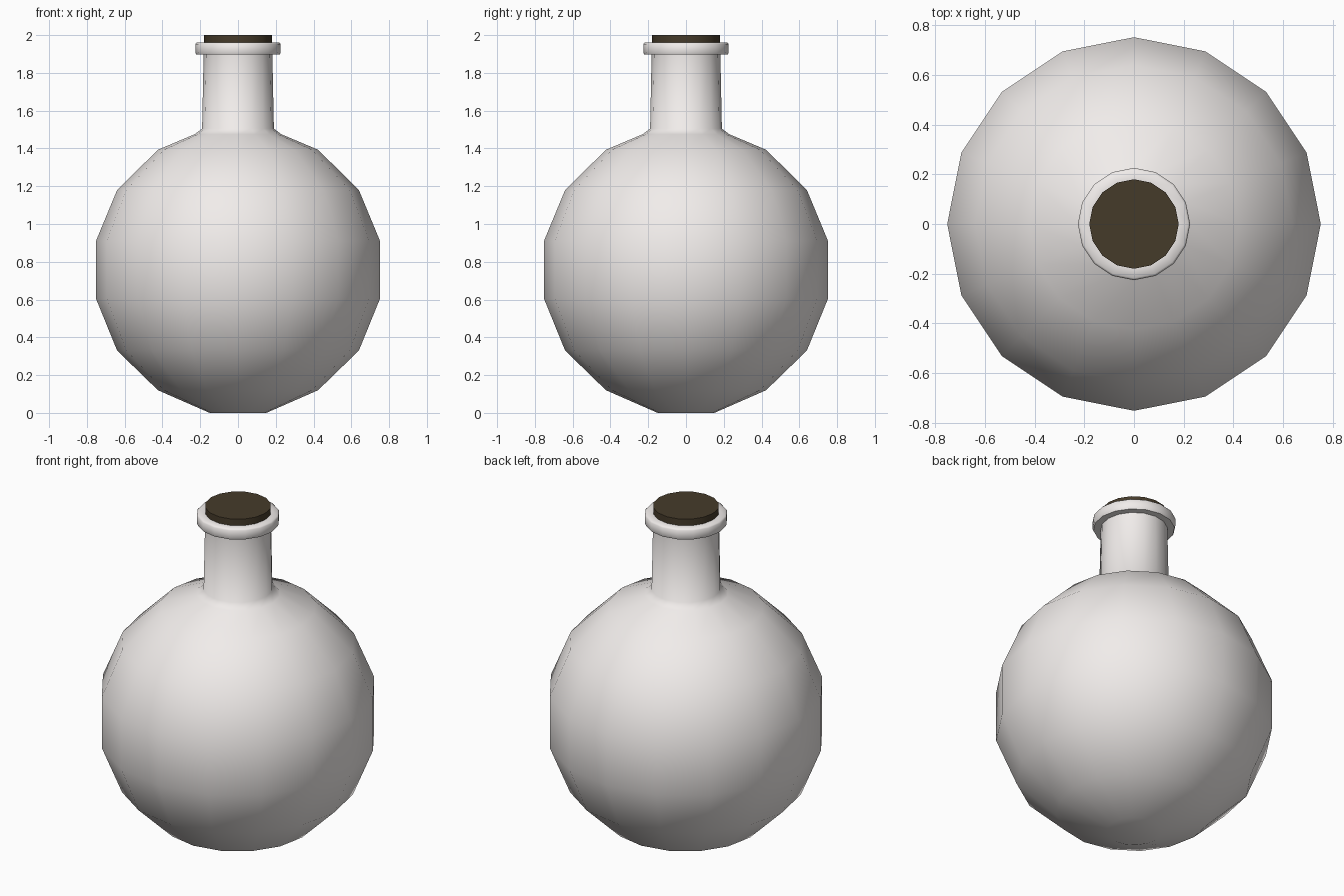
import bpy, bmesh, math
from math import cos, sin, radians

if "Cube" in bpy.data.objects:
    bpy.data.objects.remove(bpy.data.objects["Cube"])

SIDES = 16


def lathe(name, profile, angle, color):
    """Revolve an (r, z) profile around z and cap both ends."""
    bm = bmesh.new()
    rings = []
    for r, z in profile:
        rings.append([bm.verts.new((r * cos(2 * math.pi * i / SIDES),
                                    r * sin(2 * math.pi * i / SIDES), z))
                      for i in range(SIDES)])
    for a, b in zip(rings, rings[1:]):
        for i in range(SIDES):
            j = (i + 1) % SIDES
            bm.faces.new((a[i], a[j], b[j], b[i]))
    # flat caps at both ends
    bm.faces.new(rings[0][::-1])
    bm.faces.new(rings[-1])
    bmesh.ops.recalc_face_normals(bm, faces=bm.faces)
    mesh = bpy.data.meshes.new(name)
    bm.to_mesh(mesh)
    bm.free()
    ob = bpy.data.objects.new(name, mesh)
    bpy.context.collection.objects.link(ob)
    mat = bpy.data.materials.new(name + "_material")
    mat.diffuse_color = color
    mat.use_nodes = True
    mat.node_tree.nodes["Principled BSDF"].inputs["Base Color"].default_value = mat.diffuse_color
    mesh.materials.append(mat)
    bpy.ops.object.select_all(action='DESELECT')
    ob.select_set(True)
    bpy.context.view_layer.objects.active = ob
    bpy.ops.object.shade_smooth_by_angle(angle=radians(angle))
    return ob


# Round flask body flowing into the neck and flared lip
lathe("flask", [
    (0.15, 0.0), (0.424, 0.12), (0.64, 0.33), (0.752, 0.605), (0.752, 0.91),
    (0.64, 1.18), (0.424, 1.393), (0.23, 1.475), (0.19, 1.505), (0.182, 1.897),
    (0.221, 1.897), (0.226, 1.909), (0.226, 1.952), (0.218, 1.96), (0.18, 1.961),
], 60, (0.88, 0.845, 0.83, 1))

# Cork stopper
lathe("cork", [(0.18, 1.93), (0.18, 2.0)], 40, (0.06, 0.043, 0.023, 1))
